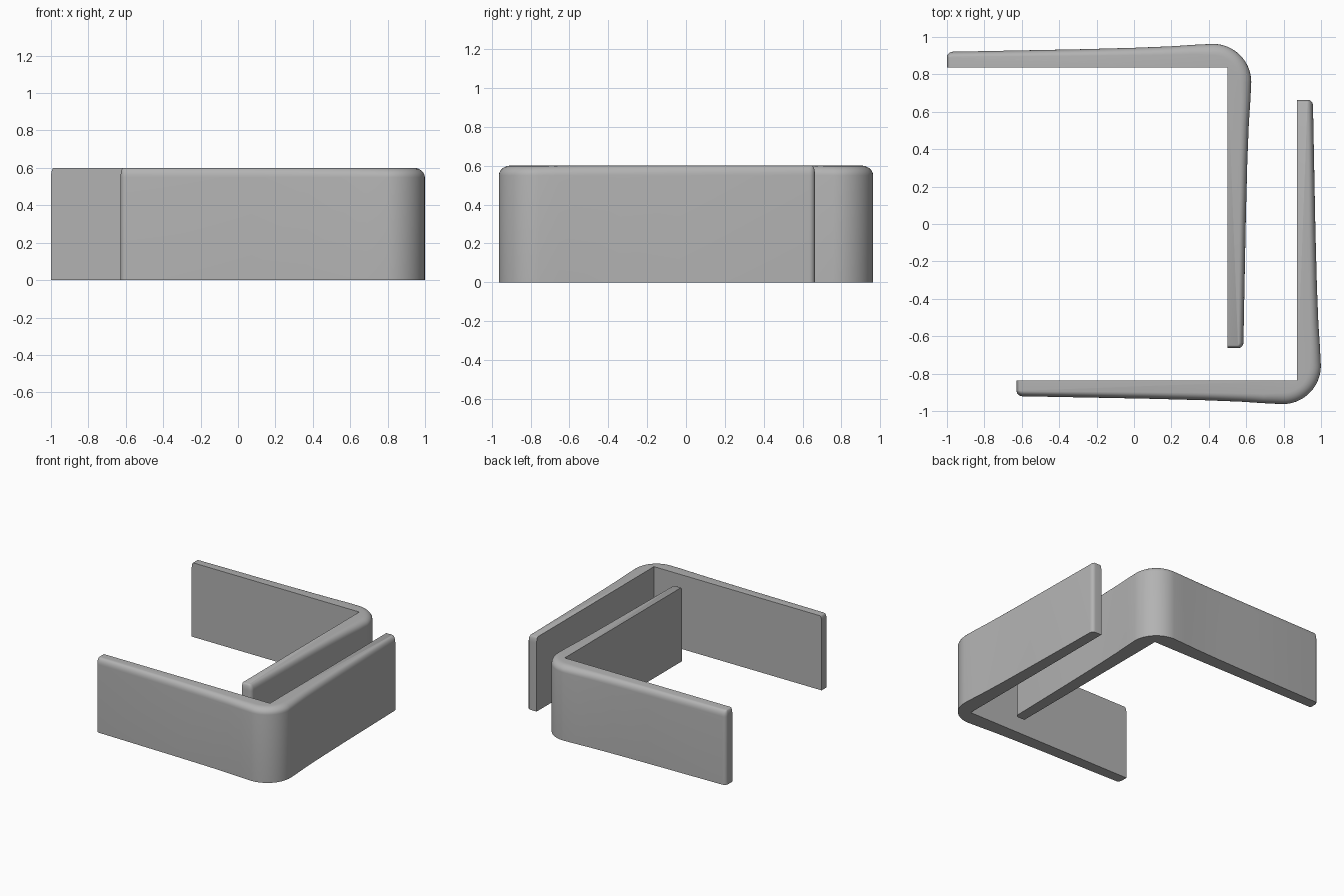
import bpy, bmesh, math

cube = bpy.data.objects.get("Cube")
if cube:
    bpy.data.objects.remove(cube, do_unlink=True)

ARM = 1.5        # arm length along the inner edge
HEIGHT = 0.6
THICK = 0.127    # thickness near the elbow
RADIUS = 0.205   # outer elbow radius

grey = bpy.data.materials.new("plain grey")
grey.use_nodes = True
colour = (0.45, 0.45, 0.45, 1)
grey.diffuse_color = colour
grey.node_tree.nodes["Principled BSDF"].inputs["Base Color"].default_value = colour


def outline():
    """Points (x, y, inset x, inset y) around one L, inner corner at the origin."""
    half = [(-ARM, 0, 0.015, 0)]
    # rounded outer end of the arm
    for i in range(7):
        a = math.radians(15 * i)
        c, s = math.cos(a), math.sin(a)
        half.append((-ARM + 0.03 * (1 - c), 0.055 + 0.03 * s,
                     0.015 * c, -0.028 * s))
    # arm thickens gently towards the elbow
    for x, y, r in ((-0.8, 0.098, 0.035), (-0.5, 0.106, 0.04),
                    (-0.3, 0.114, 0.045), (-0.18, 0.122, 0.05)):
        half.append((x, y, 0, -r))
    # half of the elbow arc
    centre = THICK - RADIUS
    for i in range(9):
        a = math.radians(90 - 5 * i)
        c, s = math.cos(a), math.sin(a)
        half.append((centre + RADIUS * c, centre + RADIUS * s,
                     -0.06 * c, -0.06 * s))
    tip = math.sqrt(0.5)
    middle = (centre + RADIUS * tip, centre + RADIUS * tip,
              -0.06 * tip, -0.06 * tip)
    # the second arm is the first one reflected across the diagonal
    other = [(y, x, v, u) for x, y, u, v in reversed(half)]
    return half + [middle] + other + [(0, 0, 0, 0)]


def make_bracket(name, x0, y0, flip):
    bm = bmesh.new()
    points = outline()
    # bottom ring, then rings that roll over the top edge
    levels = [(0, 0)]
    for i in range(7):
        a = math.radians(15 * i)
        levels.append((1 - math.cos(a), HEIGHT - 0.05 * (1 - math.sin(a))))
    rings = [[bm.verts.new((x0 + x + u * t, y0 + flip * (y + v * t), z))
              for x, y, u, v in points] for t, z in levels]
    n = len(points)
    for low, high in zip(rings, rings[1:]):
        for i in range(n):
            j = (i + 1) % n
            bm.faces.new((low[i], low[j], high[j], high[i]))
    # caps split into strips between the inner and outer edges
    bm.faces.new(rings[0])
    bm.faces.new(rings[-1])
    bmesh.ops.recalc_face_normals(bm, faces=bm.faces)
    mesh = bpy.data.meshes.new(name)
    bm.to_mesh(mesh)
    bm.free()
    mesh.materials.append(grey)
    obj = bpy.data.objects.new(name, mesh)
    bpy.context.collection.objects.link(obj)
    bpy.ops.object.select_all(action="DESELECT")
    obj.select_set(True)
    bpy.context.view_layer.objects.active = obj
    bpy.ops.object.shade_smooth_by_angle(angle=math.radians(35))


make_bracket("back_corner_bracket", 0.5, 0.836, 1)
make_bracket("front_corner_bracket", 0.872, -0.836, -1)
